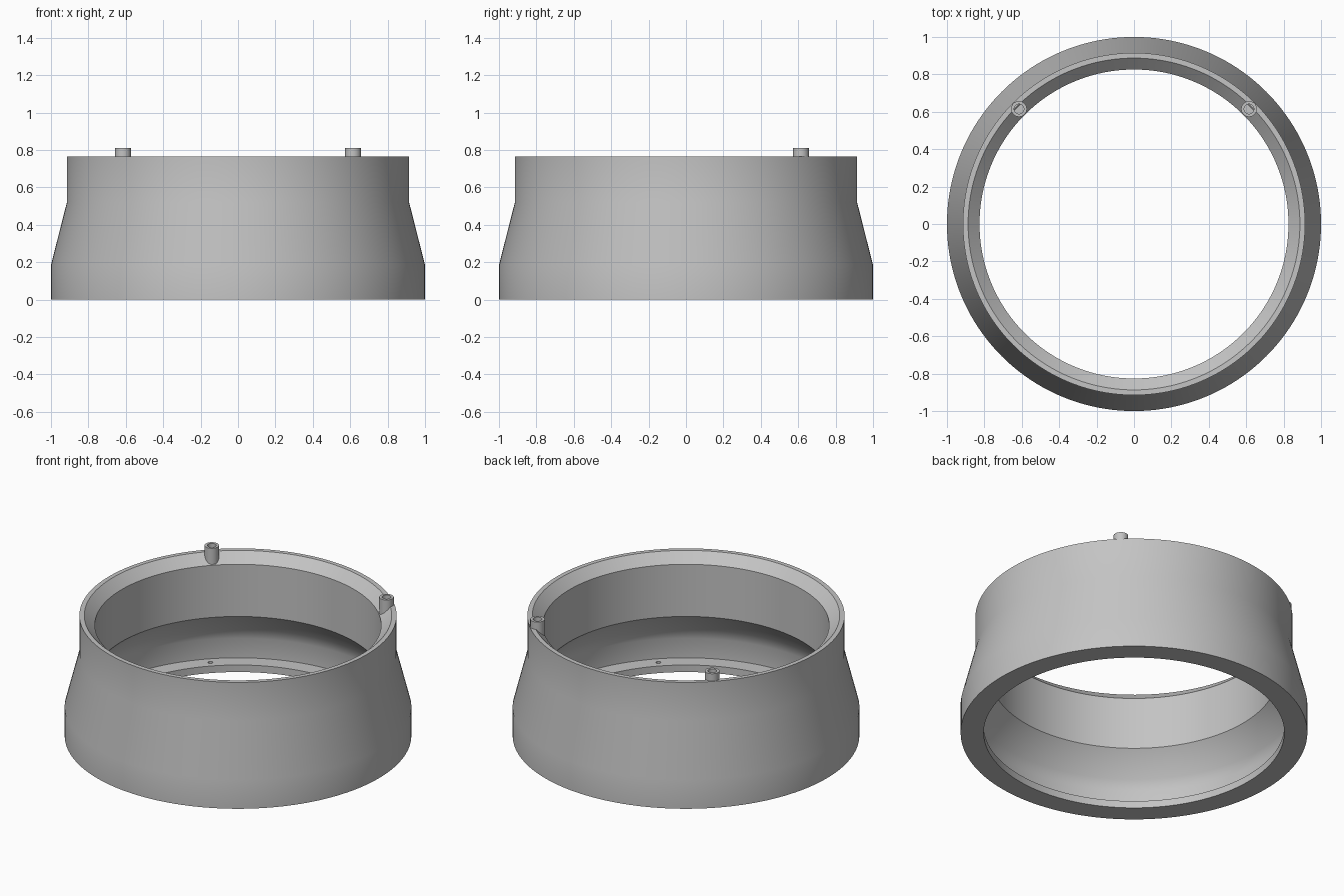
import bpy, math

if "Cube" in bpy.data.objects:
    bpy.data.objects.remove(bpy.data.objects["Cube"], do_unlink=True)

grey = bpy.data.materials.new("plain grey")
grey.use_nodes = True
grey.diffuse_color = (0.55, 0.55, 0.55, 1)
grey.node_tree.nodes["Principled BSDF"].inputs["Base Color"].default_value = (0.55, 0.55, 0.55, 1)


def activate(obj):
    bpy.ops.object.select_all(action="DESELECT")
    obj.select_set(True)
    bpy.context.view_layer.objects.active = obj


def lathe(name, profile, segments, centre=(0, 0, 0)):
    """Spin a closed (radius, height) outline, counter-clockwise, around z."""
    n = len(profile)
    verts, faces = [], []
    for s in range(segments):
        a = 2 * math.pi * s / segments
        verts += [(r * math.cos(a), r * math.sin(a), z) for r, z in profile]
    for s in range(segments):
        t = (s + 1) % segments
        for i in range(n):
            j = (i + 1) % n
            faces.append((s * n + i, t * n + i, t * n + j, s * n + j))
    mesh = bpy.data.meshes.new(name)
    mesh.from_pydata(verts, [], faces)
    mesh.materials.append(grey)
    obj = bpy.data.objects.new(name, mesh)
    obj.location = centre
    bpy.context.collection.objects.link(obj)
    return obj


def smooth(obj):
    activate(obj)
    bpy.ops.object.shade_smooth_by_angle(angle=math.radians(30))


# Hollow collar: outer wall, top rim, bevelled mouth, bore, undercut, bottom lip
collar = lathe("collar", [
    (0.867, 0), (1, 0), (1, 0.185), (0.915, 0.52), (0.915, 0.765),
    (0.887, 0.765), (0.826, 0.705), (0.826, 0.373),
    (0.945, 0.235), (0.965, 0.17), (0.965, 0.045), (0.867, 0.045)], 160)

# Four small blind holes in the bottom lip
for k in range(4):
    a = math.radians(45 + 90 * k)
    bpy.ops.mesh.primitive_cylinder_add(
        vertices=20, radius=0.014, depth=0.06,
        location=(0.917 * math.cos(a), 0.917 * math.sin(a), 0.045))
    cutter = bpy.context.object
    cutter.name = "hole_cutter"
    cutter.hide_render = True
    cutter.data.materials.append(grey)
    cut = collar.modifiers.new("hole", "BOOLEAN")
    cut.operation = "DIFFERENCE"
    cut.solver = "EXACT"
    cut.object = cutter
    activate(collar)
    bpy.ops.object.modifier_apply(modifier=cut.name)
    bpy.data.objects.remove(cutter, do_unlink=True)
smooth(collar)

# Two hollow locating pins standing on the bevel at the back
for side, x in (("left", 0.615), ("right", -0.615)):
    pin = lathe(side + "_pin", [
        (0.001, 0.71), (0.042, 0.71), (0.042, 0.812),
        (0.026, 0.812), (0.026, 0.76), (0.001, 0.76)], 32, (x, 0.615, 0))
    smooth(pin)
